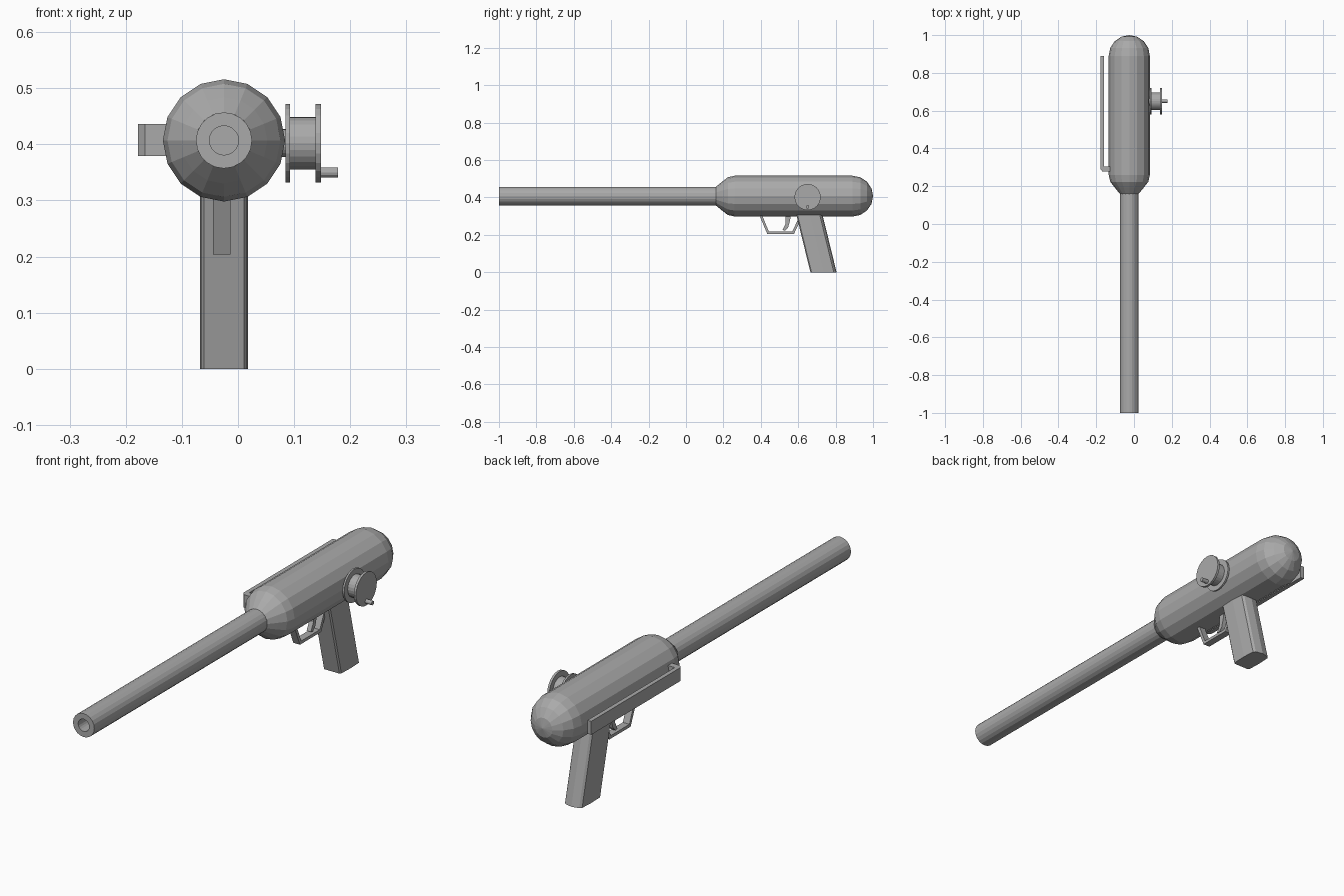
import bpy, bmesh, math
from mathutils import Matrix, Vector

cube = bpy.data.objects.get("Cube")
if cube:
    bpy.data.objects.remove(cube, do_unlink=True)

grey = bpy.data.materials.new("plain grey")
grey.use_nodes = True
COLOUR = (0.4, 0.4, 0.4, 1)
grey.diffuse_color = COLOUR
grey.node_tree.nodes["Principled BSDF"].inputs["Base Color"].default_value = COLOUR

CX, CZ = -0.025, 0.407   # shared axis of barrel and body


def finish(name, bm):
    bmesh.ops.recalc_face_normals(bm, faces=bm.faces)
    mesh = bpy.data.meshes.new(name)
    bm.to_mesh(mesh)
    bm.free()
    mesh.materials.append(grey)
    obj = bpy.data.objects.new(name, mesh)
    bpy.context.collection.objects.link(obj)
    return obj


def lathe(name, profile, place, sides=16):
    """Spin (radius, distance) points; place maps (a, b, distance) to space."""
    bm = bmesh.new()
    rings = []
    for r, d in profile:
        if r == 0:
            rings.append([bm.verts.new(place(0, 0, d))] * sides)
        else:
            angles = [math.tau * i / sides for i in range(sides)]
            rings.append([bm.verts.new(place(r * math.cos(t), r * math.sin(t), d))
                          for t in angles])
    for lower, upper in zip(rings, rings[1:]):
        for i in range(sides):
            j = (i + 1) % sides
            corners = dict.fromkeys((lower[i], lower[j], upper[j], upper[i]))
            bm.faces.new(list(corners))
    return finish(name, bm)


def prism(name, outline, start, sweep):
    """Extrude an outline of 3D points along the sweep vector."""
    bm = bmesh.new()
    face = bm.faces.new([bm.verts.new(Vector(start) + Vector(p)) for p in outline])
    extruded = bmesh.ops.extrude_face_region(bm, geom=[face])["geom"]
    verts = [v for v in extruded if isinstance(v, bmesh.types.BMVert)]
    bmesh.ops.translate(bm, verts=verts, vec=sweep)
    return finish(name, bm)


def along_y(a, b, d):
    return (CX + a, d, CZ + b)


# Rounded body; the front dome is cut off where the barrel enters
R = 0.109
steps = [math.radians(22.5 * i) for i in range(5)]
front = [(0, 0.16), (0.05, 0.16)] + [
    (R * math.sin(t), 0.26 - 0.095 * math.cos(t)) for t in steps[2:]]
back = [(R * math.cos(t), 0.89 + 0.11 * math.sin(t)) for t in steps[:4]]
lathe("body", front + back + [(0, 1.0)], along_y)

# Hollow barrel
lathe("barrel", [(0, 0.2), (0.05, 0.2), (0.05, -1), (0.026, -1), (0.026, 0.1), (0, 0.1)],
      along_y, 20)

# Slanted grip with bowed front and back
half = [(0, 0.036), (0.006, 0.041), (0.07, 0.043), (0.125, 0.04), (0.133, 0.032), (0.14, 0)]
outline = [(x, y, 0) for y, x in half] + [(-x, y, 0) for y, x in reversed(half[:-1])]
prism("grip", outline, (CX, 0.665, 0), (0, -0.088, 0.36))

# Trigger guard and trigger
guard_outer = [(0.39, 0.31), (0.435, 0.204), (0.577, 0.204), (0.61, 0.275)]
guard_inner = [(0.6, 0.285), (0.568, 0.217), (0.443, 0.217), (0.405, 0.31)]
trigger = [(0.533, 0.32), (0.533, 0.26), (0.516, 0.226), (0.53, 0.223),
           (0.546, 0.24), (0.557, 0.28), (0.56, 0.32)]
for name, shape, width in (("trigger_guard", guard_outer + guard_inner, 0.031),
                           ("trigger", trigger, 0.02)):
    prism(name, [(0, y, z) for y, z in shape], (CX - 0.004 - width / 2, 0, 0), (width, 0, 0))

# Reel on the left: thin mount, two flanges and a hub
lathe("reel", [(0, 0.06), (0.025, 0.06), (0.025, 0.085), (0.07, 0.085), (0.07, 0.093),
               (0.047, 0.093), (0.047, 0.138), (0.07, 0.138), (0.07, 0.148), (0, 0.148)],
      lambda a, b, d: (d, 0.65 + a, 0.402 + b), 24)
lathe("reel_handle", [(0, 0.14), (0.009, 0.14), (0.009, 0.178), (0, 0.178)],
      lambda a, b, d: (d, 0.65 + a, 0.35 + b), 12)

# Side rail standing off the body on a single front post
rail = [(-0.12, 0.277), (-0.166, 0.277), (-0.178, 0.29), (-0.178, 0.89),
        (-0.16, 0.89), (-0.16, 0.304), (-0.12, 0.304)]
prism("side_rail", [(x, y, 0) for x, y in rail], (0, 0, 0.379), (0, 0, 0.057))
